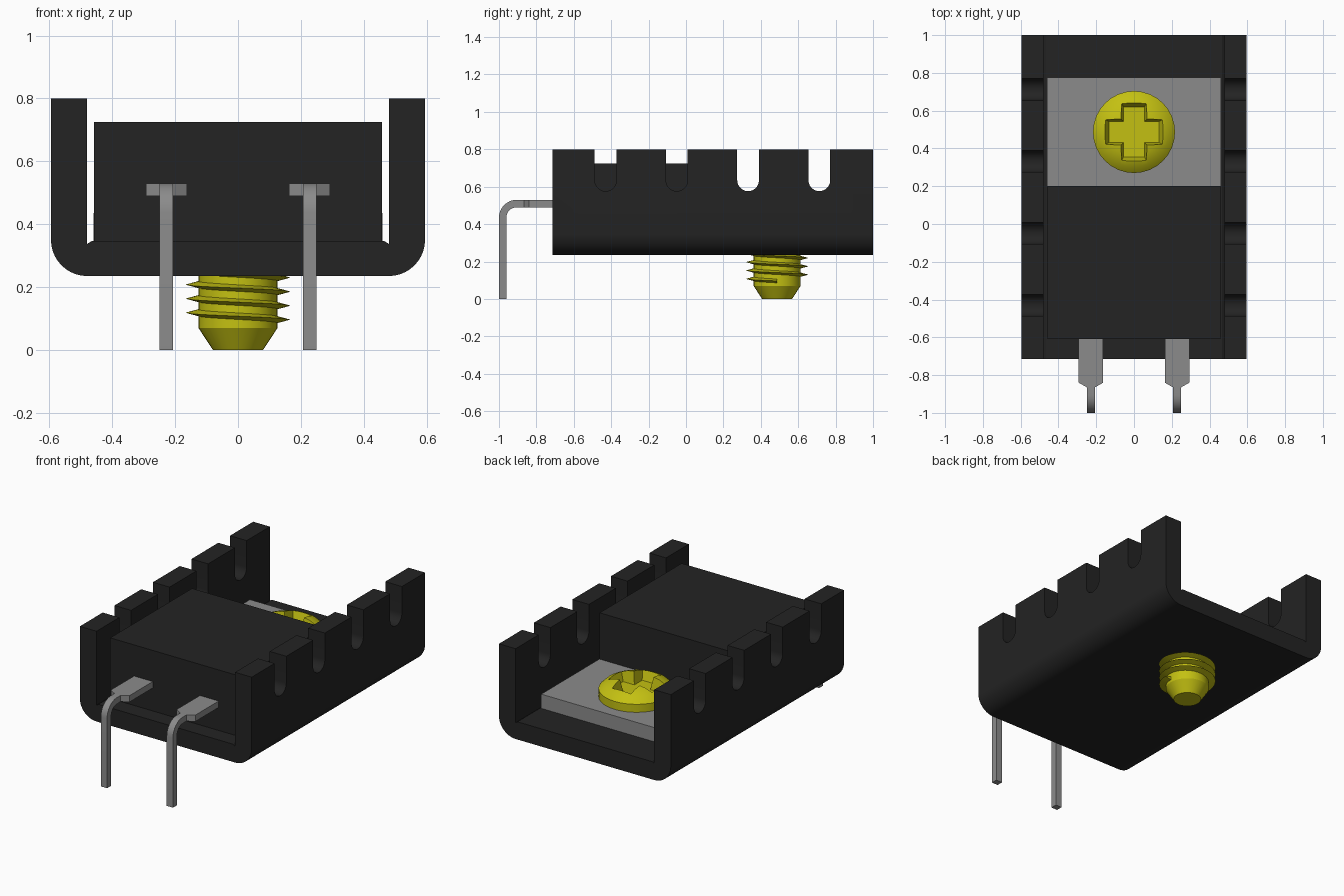
import bpy, bmesh, math
from mathutils import Vector

if "Cube" in bpy.data.objects:
    bpy.data.objects.remove(bpy.data.objects["Cube"])


def material(name, rgb):
    m = bpy.data.materials.new(name)
    m.use_nodes = True
    m.diffuse_color = (*rgb, 1)
    m.node_tree.nodes["Principled BSDF"].inputs["Base Color"].default_value = (*rgb, 1)
    return m


BLACK = material("matte black", (0.017, 0.017, 0.017))
GREY = material("tinned metal", (0.26, 0.26, 0.26))
YELLOW = material("yellow brass", (0.55, 0.53, 0.006))


def finish(name, bm, mat, smooth=None):
    bmesh.ops.recalc_face_normals(bm, faces=bm.faces)
    me = bpy.data.meshes.new(name)
    bm.to_mesh(me)
    bm.free()
    me.materials.append(mat)
    ob = bpy.data.objects.new(name, me)
    bpy.context.collection.objects.link(ob)
    if smooth:
        shade(ob, smooth)
    return ob


def select(ob):
    bpy.ops.object.select_all(action="DESELECT")
    ob.select_set(True)
    bpy.context.view_layer.objects.active = ob


def shade(ob, angle):
    select(ob)
    bpy.ops.object.shade_smooth_by_angle(angle=math.radians(angle))


def add_prism(bm, pts, axis, a, b):
    """Extrude a 2D outline along an axis from a to b."""
    place = {"x": lambda p, t: (t, p[0], p[1]),
             "y": lambda p, t: (p[0], t, p[1]),
             "z": lambda p, t: (p[0], p[1], t)}[axis]
    face = bm.faces.new([bm.verts.new(place(p, a)) for p in pts])
    new = bmesh.ops.extrude_face_region(bm, geom=[face])["geom"]
    shift = Vector(place((0, 0), b - a))
    bmesh.ops.translate(bm, vec=shift, verts=[v for v in new if isinstance(v, bmesh.types.BMVert)])


def prism(name, pts, axis, a, b, mat, smooth=None):
    bm = bmesh.new()
    add_prism(bm, pts, axis, a, b)
    return finish(name, bm, mat, smooth)


def box(name, x, y0, y1, z0, z1, mat):
    return prism(name, [(-x, y0), (x, y0), (x, y1), (-x, y1)], "z", z0, z1, mat)


def arc(cx, cy, r, a0, a1, n):
    return [(cx + r * math.cos(math.radians(a0 + (a1 - a0) * i / n)),
             cy + r * math.sin(math.radians(a0 + (a1 - a0) * i / n))) for i in range(n + 1)]


def cut(ob, cutter):
    mod = ob.modifiers.new("cut", "BOOLEAN")
    mod.operation, mod.solver, mod.object = "DIFFERENCE", "EXACT", cutter
    select(ob)
    bpy.ops.object.modifier_apply(modifier=mod.name)
    bpy.data.objects.remove(cutter)


# U-shaped heatsink with rounded lower edges and slotted walls
half = arc(0.48, 0.35, 0.115, -90, 0, 10) + [(0.595, 0.80), (0.48, 0.80), (0.48, 0.337), (0.466, 0.346)]
outline = half + [(-x, z) for x, z in reversed(half)]
heatsink = prism("heatsink", outline, "y", -0.714, 1.0, BLACK)
bm = bmesh.new()
for i in range(4):
    y = -0.43 + 0.381 * i
    slot = arc(y, 0.634, 0.058, 180, 360, 14) + [(y + 0.058, 0.9), (y - 0.058, 0.9)]
    add_prism(bm, slot, "x", -0.7, 0.7)
slots = finish("slot_cutter", bm, BLACK)
slots.hide_render = True
cut(heatsink, slots)
shade(heatsink, 30)

# Component package and mounting tab
box("package_body", 0.458, -0.61, 0.20, 0.345, 0.725, BLACK)
box("mounting_tab", 0.46, 0.20, 0.775, 0.345, 0.435, GREY)

# Bent pins with a wide shoulder
for side, cx in (("left", 0.228), ("right", -0.228)):
    w, n = 0.065, 0.0215
    prism(f"{side}_pin_shoulder",
          [(cx - w, -0.60), (cx - w, -0.84), (cx - n, -0.865),
           (cx + n, -0.865), (cx + w, -0.84), (cx + w, -0.60)], "z", 0.49, 0.53, GREY)
    path = ([(-0.86, 0.53)] + arc(-0.905, 0.435, 0.095, 90, 180, 8) + [(-1.0, 0), (-0.96, 0)]
            + arc(-0.905, 0.435, 0.055, 180, 90, 8) + [(-0.86, 0.49)])
    prism(f"{side}_pin_leg", path, "x", cx - n, cx + n, GREY, 30)

# Screw head and shaft, turned from a profile
SY = 0.487


def lathe(name, profile, steps=32):
    bm = bmesh.new()
    verts = [bm.verts.new((r, SY, z)) for r, z in profile]
    edges = [bm.edges.new(pair) for pair in zip(verts, verts[1:])]
    bmesh.ops.spin(bm, geom=verts + edges, cent=(0, SY, 0), axis=(0, 0, 1),
                   angle=2 * math.pi, steps=steps)
    bmesh.ops.remove_doubles(bm, verts=bm.verts, dist=0.0005)
    return finish(name, bm, YELLOW)


head = lathe("screw_head", [(0, 0.43), (0.217, 0.43), (0.217, 0.485), (0.185, 0.515),
                            (0.13, 0.54), (0.07, 0.553), (0, 0.557)])
shaft = lathe("screw_shaft", [(0, 0), (0.08, 0), (0.126, 0.07), (0.126, 0.44), (0, 0.44)])
shade(shaft, 30)

# Tapered cross recess in the head
bm = bmesh.new()
rings = []
for length, width, z in ((0.132, 0.055, 0.47), (0.178, 0.078, 0.60)):
    corner = [(length, -width), (length, width), (width, width)]
    pts = []
    for k in range(4):
        c, s = round(math.cos(k * math.pi / 2)), round(math.sin(k * math.pi / 2))
        pts += [(c * x - s * y, s * x + c * y) for x, y in corner]
    rings.append([bm.verts.new((x, SY + y, z)) for x, y in pts])
for r in rings:
    bm.faces.new(r)
for i in range(12):
    j = (i + 1) % 12
    bm.faces.new((rings[0][i], rings[0][j], rings[1][j], rings[1][i]))
recess = finish("recess_cutter", bm, YELLOW)
recess.hide_render = True
cut(head, recess)
shade(head, 25)

# Screw thread: a triangular rib swept along a helix
bm = bmesh.new()
PITCH, TURNS, SEG = 0.0447, 3.5, 28
sections = []
for i in range(int(TURNS * SEG) + 1):
    a = -2 * math.pi * i / SEG
    z = 0.096 + PITCH * i / SEG
    sections.append([bm.verts.new((r * math.cos(a), SY + r * math.sin(a), z + dz))
                     for r, dz in ((0.12, -0.012), (0.166, 0), (0.12, 0.012))])
for s, t in zip(sections, sections[1:]):
    for i in range(3):
        j = (i + 1) % 3
        bm.faces.new((s[i], s[j], t[j], t[i]))
bm.faces.new(sections[0])
bm.faces.new(sections[-1])
finish("screw_thread", bm, YELLOW, 30)
